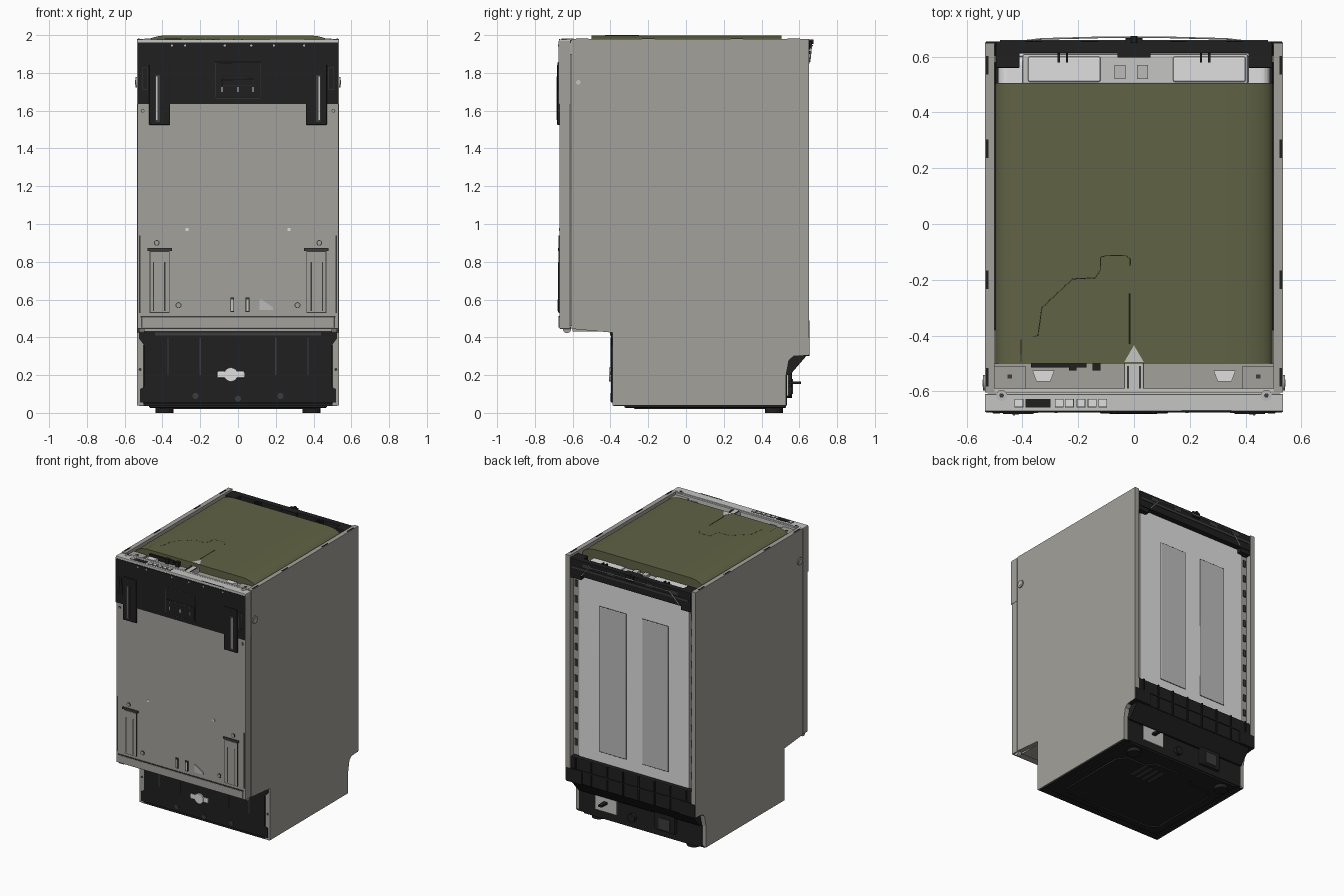
import bpy, bmesh, math
from mathutils import Vector

if "Cube" in bpy.data.objects:
    bpy.data.objects.remove(bpy.data.objects["Cube"])

def material(name, r, g, b):
    m = bpy.data.materials.new(name)
    m.diffuse_color = (r, g, b, 1)
    m.use_nodes = True
    m.node_tree.nodes["Principled BSDF"].inputs["Base Color"].default_value = m.diffuse_color
    return m

GREY = material("panel grey", .37, .355, .325)
LIGHT = material("light grey", .56, .56, .55)
WHITE = material("tub white", .74, .74, .74)
SHADE = material("embossed grey", .5, .5, .5)
BLACK = material("black plastic", .014, .014, .015)
EDGE = material("dark line", .045, .045, .045)
OLIVE = material("olive mat", .118, .122, .058)
OLINE = material("dark olive", .045, .047, .022)

def finish(name, bm, mat, bevel=0, seg=2):
    bmesh.ops.recalc_face_normals(bm, faces=bm.faces)
    me = bpy.data.meshes.new(name)
    bm.to_mesh(me)
    bm.free()
    me.materials.append(mat)
    ob = bpy.data.objects.new(name, me)
    bpy.context.collection.objects.link(ob)
    if bevel:
        mod = ob.modifiers.new("bevel", 'BEVEL')
        mod.width, mod.segments = bevel, seg
    return ob

def box(name, x, y, z, mat, bevel=0, mirror=False, seg=2):
    """Box from (min, max) ranges, optionally repeated at -x."""
    for s in ((1, -1) if mirror else (1,)):
        bm = bmesh.new()
        bmesh.ops.create_cube(bm, size=1)
        for v in bm.verts:
            v.co = Vector((s * (x[0] if v.co.x < 0 else x[1]),
                           y[0] if v.co.y < 0 else y[1],
                           z[0] if v.co.z < 0 else z[1]))
        finish(name, bm, mat, bevel, seg)

def prism(name, pts, axis, a, b, mat, mirror=False):
    """Extrude a 2D profile along x, y or z from a to b."""
    put = {'x': lambda p, t: (t, p[0], p[1]),
           'y': lambda p, t: (p[0], t, p[1]),
           'z': lambda p, t: (p[0], p[1], t)}[axis]
    for s in ((1, -1) if mirror else (1,)):
        bm = bmesh.new()
        vs = [bm.verts.new(put(p, a)) for p in pts]
        f = bm.faces.new(vs)
        ext = bmesh.ops.extrude_face_region(bm, geom=[f])
        d = Vector(put((0, 0), b)) - Vector(put((0, 0), a))
        for v in ext['geom']:
            if isinstance(v, bmesh.types.BMVert):
                v.co += d
        for v in bm.verts:
            v.co.x *= s
        ob = finish(name, bm, mat)
    return ob

def disc(name, c, r, axis, length, mat, mirror=False, n=20):
    pts = [(r * math.cos(2 * math.pi * i / n), r * math.sin(2 * math.pi * i / n)) for i in range(n)]
    k = {'x': (1, 2, 0), 'y': (0, 2, 1), 'z': (0, 1, 2)}[axis]
    pts = [(p[0] + c[k[0]], p[1] + c[k[1]]) for p in pts]
    prism(name, pts, axis, c[k[2]] - length / 2, c[k[2]] + length / 2, mat, mirror)

def wire(name, pts, r, mat, closed=False):
    cu = bpy.data.curves.new(name, 'CURVE')
    cu.dimensions = '3D'
    cu.bevel_depth, cu.bevel_resolution = r, 1
    sp = cu.splines.new('POLY')
    sp.points.add(len(pts) - 1)
    for q, p in zip(sp.points, pts):
        q.co = (*p, 1)
    sp.use_cyclic_u = closed
    cu.materials.append(mat)
    ob = bpy.data.objects.new(name, cu)
    bpy.context.collection.objects.link(ob)

def outline(name, x, z, y, mat, r=.003):
    wire(name, [(x[0], y, z[0]), (x[1], y, z[0]), (x[1], y, z[1]), (x[0], y, z[1])], r, mat, True)

# Side panels with toe-kick and rear cut-outs
side = [(-.605, 1.98), (-.605, .445), (-.39, .425), (-.39, .04), (.53, .04), (.53, .2),
        (.545, .28), (.57, .3), (.65, .308), (.65, 1.98)]
prism("side_panel", side, 'x', .5, .535, GREY, True)
for y in (.57, .27, -.2, -.55):
    box("top_flange_slot", (.522, .53), (y - .033, y + .033), (1.975, 1.983), BLACK, mirror=True)
disc("side_screw", (.537, -.57, 1.75), .028, 'x', .01, GREY, True)
disc("side_screw_head", (.541, -.57, 1.75), .012, 'x', .006, LIGHT, True)

# Tub with embossed back
box("tub", (-.487, .487), (-.58, .6), (.44, 1.91), WHITE, .03, seg=4)
box("tub_back_panel", (-.455, .455), (.59, .615), (.48, 1.86), WHITE, .012)
for x in ((.06, .28), (-.285, -.075)):
    box("embossed_panel", x, (.61, .62), (.57, 1.65), SHADE, .005)
    outline("embossed_edge", x, (.57, 1.65), .617, EDGE, .0022)
box("rear_side_strip", (.455, .5), (.58, .605), (.48, 1.9), GREY, mirror=True)
for i in range(11):
    z = .56 + i * .118
    box("strip_tooth", (.468, .49), (.6, .612), (z, z + .05), EDGE, mirror=True)
box("rear_top_plate", (-.4, .41), (.5, .61), (1.9, 1.93), LIGHT, .008)
for x in (-.25, .27):
    box("rear_top_rib", (x - .13, x + .13), (.51, .6), (1.925, 1.94), WHITE, .006)
for x in (-.05, .03):
    box("rear_top_clip", (x - .02, x + .02), (.52, .57), (1.93, 1.95), SHADE)

# Olive sound mat over the tub, rounded shoulders
arc = [(.377 + .12 * math.sin(t * math.pi / 16), 1.945 + .053 * math.cos(t * math.pi / 16)) for t in range(9)]
mat_profile = arc + [(.497, .6), (-.497, .6)] + [(-x, z) for x, z in reversed(arc)]
m = prism("sound_mat", mat_profile, 'y', -.5, .505, OLIVE)
bpy.context.view_layer.objects.active = m
m.select_set(True)
bpy.ops.object.shade_smooth_by_angle(angle=math.radians(30))
crease = [(-.405, -.495), (-.405, -.415), (-.345, -.4), (-.33, -.3), (-.22, -.197), (-.14, -.193),
          (-.12, -.165), (-.12, -.12), (-.1, -.113), (-.03, -.113), (-.015, -.125), (-.015, -.15)]
wire("mat_crease", [(x, y, 1.996 if x > -.39 else 1.994) for x, y in crease], .003, OLINE)
wire("mat_crease_short", [(-.015, -.25, 1.997), (-.015, -.43, 1.997)], .003, OLINE)

# Front top frame
box("front_top_frame", (-.5, .5), (-.6, -.5), (1.9, 1.945), GREY)
box("front_top_lip", (-.5, .5), (-.605, -.59), (1.88, 1.975), LIGHT)
box("frame_corner_plate", (.39, .5), (-.595, -.51), (1.94, 1.96), GREY, mirror=True)
box("frame_hole", (.437, .453), (-.555, -.54), (1.955, 1.963), EDGE, mirror=True)
prism("frame_hook", [(.285, -.525), (.365, -.525), (.35, -.565), (.3, -.565)], 'z', 1.94, 1.965, WHITE, True)
box("front_cable_strip", (-.37, -.17), (-.515, -.5), (1.94, 1.975), BLACK)
for x in (-.22, -.135):
    box("cable_clip", (x - .014, x + .014), (-.525, -.5), (1.94, 1.98), BLACK)
box("latch_body", (-.035, .035), (-.6, -.49), (1.94, 1.975), LIGHT, .005)
prism("latch_tip", [(-.035, -.495), (.035, -.495), (0, -.435)], 'z', 1.96, 1.999, LIGHT)
for x in (-.022, .022):
    box("latch_slot", (x - .004, x + .004), (-.59, -.51), (1.97, 1.979), EDGE)

# Door
box("door_panel", (-.533, .533), (-.67, -.612), (.445, 1.96), GREY, .003)
box("door_inner", (-.49, .49), (-.615, -.575), (.46, 1.9), LIGHT)
box("control_fascia", (-.53, .53), (-.676, -.64), (1.635, 1.96), BLACK)
box("fascia_side", (.529, .535), (-.674, -.612), (1.635, 1.97), GREY, mirror=True)
box("door_top_cap", (-.535, .535), (-.672, -.61), (1.955, 1.978), LIGHT, .003)
box("display", (-.39, -.3), (-.658, -.627), (1.976, 1.981), BLACK)
for x in (-.413, -.268, -.232, -.19, -.15, -.112):
    box("button_rim", (x - .016, x + .016), (-.658, -.627), (1.976, 1.980), EDGE)
    box("button", (x - .013, x + .013), (-.655, -.63), (1.978, 1.983), WHITE)
box("top_cap_mark", (.17, .35), (-.672, -.667), (1.976, 1.98), EDGE)
disc("top_corner_screw", (.475, -.615, 1.975), .02, 'z', .012, SHADE, True)
disc("top_corner_hole", (.475, -.615, 1.981), .008, 'z', .004, EDGE, True)

# Fascia details: grip recess, side hooks, sliding brackets
outline("grip_recess_edge", (-.12, .12), (1.665, 1.855), -.676, EDGE)
box("grip_recess", (-.115, .115), (-.679, -.67), (1.67, 1.77), BLACK, .002)
outline("grip_inner_edge", (-.085, .08), (1.735, 1.765), -.679, EDGE)
for x in (-.085, 0, .08):
    box("grip_tick", (x - .003, x + .003), (-.681, -.675), (1.7, 1.725), WHITE)
outline("fascia_hook", (-.505, -.48), (1.71, 1.83), -.676, EDGE)
outline("fascia_hook", (.48, .505), (1.71, 1.83), -.676, EDGE)
box("slide_bracket", (.36, .47), (-.682, -.66), (1.525, 1.845), BLACK, .003, True)
box("slide_slot", (.412, .438), (-.684, -.67), (1.54, 1.79), EDGE, mirror=True)
box("slide_rod", (.427, .434), (-.686, -.67), (1.55, 1.78), LIGHT, mirror=True)
for x in (-.35, -.28, -.07, .07, .19, .35):
    disc("fascia_screw", (x, -.676, 1.945), .006, 'y', .004, SHADE, n=10)

# Lower door details
box("lower_rail_cap", (.35, .478), (-.678, -.665), (.858, .872), EDGE, mirror=True)
box("lower_rail_back", (.362, .468), (-.673, -.665), (.53, .86), EDGE, mirror=True)
box("lower_rail", (.366, .464), (-.676, -.665), (.535, .852), GREY, mirror=True)
for x in (.388, .447):
    box("lower_rail_line", (x - .003, x + .003), (-.678, -.67), (.54, .8), EDGE, mirror=True)
box("door_edge_slot", (.517, .523), (-.674, -.66), (.53, .94), EDGE, mirror=True)
box("door_bottom_trim", (-.51, .51), (-.676, -.66), (.452, .505), GREY, .002)
box("door_bottom_line", (-.515, .515), (-.674, -.66), (.505, .512), EDGE)
box("door_hole", (.262, .278), (-.673, -.66), (.962, .978), WHITE, mirror=True)
for x, z, r in ((.43, .9, .015), (.315, .57, .016), (.505, 1.6, .01)):
    disc("door_screw_rim", (x, -.671, z), r, 'y', .005, EDGE, True)
    disc("door_screw", (x, -.673, z), r * .7, 'y', .005, GREY, True)
for x in (-.03, .05):
    box("hinge_post", (x - .01, x + .01), (-.678, -.665), (.535, .61), EDGE)
    box("hinge_post_face", (x - .006, x + .006), (-.68, -.665), (.54, .6), LIGHT)
prism("hinge_wedge", [(.115, .545), (.185, .545), (.185, .56), (.125, .6), (.115, .6)], 'y', -.677, -.665, SHADE)
disc("hinge_knuckle", (.51, -.63, .445), .022, 'x', .03, GREY, True)

# Plinth, base and underside
box("tub_floor_plate", (-.5, .5), (-.6, -.38), (.43, .45), GREY)
box("base_block", (-.505, .505), (-.375, .535), (.04, .45), BLACK)
plinth = [(0, .055), (.52, .055), (.52, .125), (.495, .14), (.495, .355), (.525, .395), (.525, .425), (.51, .435), (0, .435)]
prism("plinth_board", plinth, 'y', -.396, -.37, BLACK, True)
box("plinth_top_lip", (-.44, .44), (-.402, -.39), (.41, .425), EDGE)
for x in (.37, .2):
    box("plinth_rib", (x - .003, x + .003), (-.399, -.39), (.2, .4), EDGE, mirror=True)
box("plinth_connector", (-.11, .035), (-.403, -.39), (.185, .22), WHITE, .006)
disc("plinth_connector_hub", (-.038, -.4, .203), .037, 'y', .016, WHITE)
for p in ((0, .075), (.225, .09), (-.225, .09)):
    disc("plinth_screw", (p[0], -.398, p[1]), .016, 'y', .006, EDGE)
disc("flange_hole", (.518, -.391, .23), .008, 'y', .004, EDGE, True)
box("base_pan", (-.525, .525), (-.385, .53), (.036, .05), BLACK)
box("base_pan_lower", (-.47, .47), (-.325, .53), (.027, .04), BLACK, .004)
pan = [(-.36, -.27), (.36, -.27), (.41, -.22), (.41, .3), (.36, .36), (.2, .36), (.16, .42), (-.16, .42),
       (-.2, .36), (-.36, .36), (-.41, .3), (-.41, -.22)]
wire("base_pan_bead", [(x, y, .027) for x, y in pan], .006, EDGE, True)
for x in (.04, .09, .14, .19):
    box("base_pan_rib", (x - .012, x + .012), (.2, .36), (.02, .03), EDGE)
disc("rear_foot", (.39, .465, .02), .048, 'z', .04, BLACK, True)

# Rear base moulding
box("rear_base", (-.5, .5), (.5, .645), (.3, .49), BLACK, .008)
box("rear_base_wing", (.4, .533), (.52, .655), (.3, .4), BLACK, .006, True)
prism("rear_base_underside", [(.53, .2), (.55, .2), (.64, .305), (.53, .305)], 'x', -.5, .5, BLACK)
for i in range(8):
    x = -.455 + i * .13
    box("rear_rib", (x - .005, x + .005), (.6, .653), (.31, .49), BLACK)
box("rear_rail", (-.49, .49), (.6, .651), (.395, .405), BLACK)
box("rear_inlet_plate", (.19, .37), (.53, .543), (.09, .24), LIGHT)
box("inlet_spigot", (.265, .295), (.53, .61), (.153, .167), BLACK)
box("rear_terminal_box", (-.3, -.13), (.53, .56), (.08, .22), BLACK, .008)
box("terminal_cover", (-.26, -.17), (.555, .566), (.1, .18), EDGE)
disc("rear_pin", (.06, .545, .11), .03, 'y', .03, BLACK)

# Rear top crossbar
box("rear_crossbar", (-.495, .495), (.612, .655), (1.85, 1.968), BLACK, .004)
box("crossbar_end", (.41, .497), (.56, .65), (1.82, 1.968), BLACK, .004, True)
box("crossbar_lip", (-.48, .48), (.62, .66), (1.9, 1.915), EDGE)
for x in (-.27, -.24, .24, .27):
    box("crossbar_tab", (x - .004, x + .004), (.58, .62), (1.93, 1.965), BLACK)
box("crossbar_catch", (-.06, .06), (.597, .62), (1.93, 1.968), BLACK)
box("crossbar_knob", (-.03, .03), (.65, .668), (1.93, 1.97), BLACK)
disc("crossbar_knob_tip", (0, .662, 1.965), .012, 'y', .026, BLACK)
for x in (-.36, -.16, .16, .36):
    box("crossbar_slot", (x - .03, x + .03), (.65, .657), (1.925, 1.95), EDGE)
wire("rear_cable", [(-.4, .656, 1.86), (-.33, .664, 1.94), (-.1, .67, 1.945), (.1, .67, 1.945),
                    (.33, .664, 1.94), (.4, .656, 1.86)], .003, WHITE)
